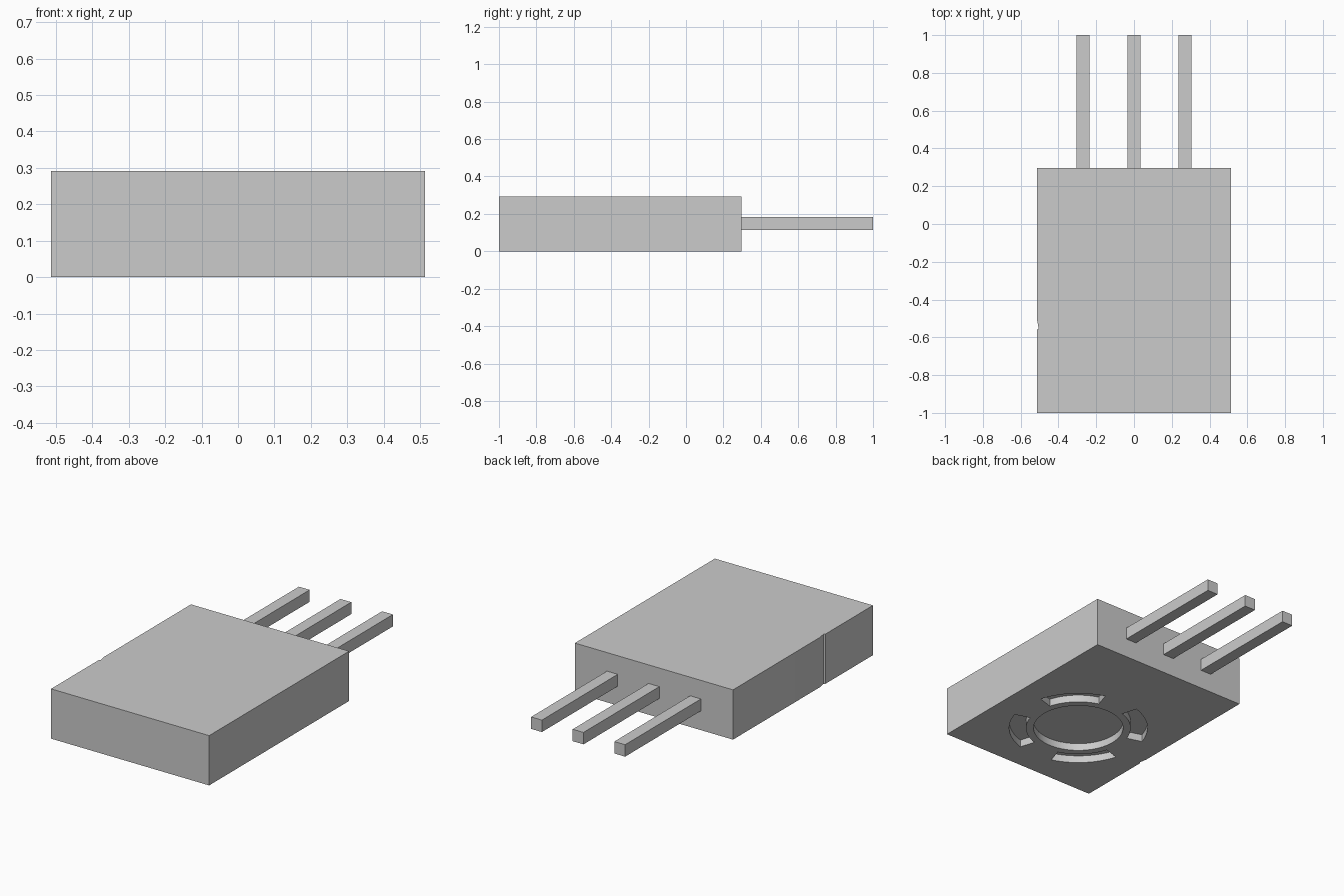
import bpy, bmesh
from math import cos, sin, radians

if "Cube" in bpy.data.objects:
    bpy.data.objects.remove(bpy.data.objects["Cube"])

W, FRONT, BACK, H = 0.513, -1.0, 0.297, 0.292
CX, CY, DEPTH = 0.0, -0.48, 0.043


def prism(name, pts, z0, z1):
    """Extrude a flat outline from z0 up to z1."""
    bm = bmesh.new()
    face = bm.faces.new([bm.verts.new((x, y, z0)) for x, y in pts])
    ext = bmesh.ops.extrude_face_region(bm, geom=[face])
    for v in ext["geom"]:
        if isinstance(v, bmesh.types.BMVert):
            v.co.z = z1
    bmesh.ops.recalc_face_normals(bm, faces=bm.faces)
    mesh = bpy.data.meshes.new(name)
    bm.to_mesh(mesh)
    bm.free()
    ob = bpy.data.objects.new(name, mesh)
    bpy.context.collection.objects.link(ob)
    return ob


def arc(radius, a0, a1, n):
    """Points from angle a0 to a1 (degrees) around the recess centre."""
    return [(CX + radius * cos(radians(a0 + (a1 - a0) * i / n)),
             CY + radius * sin(radians(a0 + (a1 - a0) * i / n))) for i in range(n + 1)]


# Body block with a small full-height notch in the left side
body = prism("body", [(-W, FRONT), (W, FRONT), (W, BACK), (-W, BACK),
                      (-W, -0.508), (-W + 0.008, -0.553), (-W, -0.56)], 0, H)

# Underside recesses: round centre and four curved slots
cutters = [prism("round_recess_cutter", arc(0.248, 0, 360, 64)[:-1], -0.1, DEPTH)]
for mid in (45, 135, 225, 315):
    outline = arc(0.383, mid - 28, mid + 28, 16) + arc(0.29, mid + 28, mid - 28, 16)
    cutters.append(prism("curved_slot_cutter", outline, -0.1, DEPTH))

for cutter in cutters:
    cutter.hide_render = True
    cutter.hide_set(True)
    mod = body.modifiers.new("recess", "BOOLEAN")
    mod.operation, mod.solver, mod.object = "DIFFERENCE", "EXACT", cutter

# Apply the cuts and remove the cutters
graph = bpy.context.evaluated_depsgraph_get()
cut_mesh = bpy.data.meshes.new_from_object(body.evaluated_get(graph))
body.modifiers.clear()
body.data = cut_mesh
for cutter in cutters:
    bpy.data.objects.remove(cutter)

# Smooth the curved recess walls, keeping edges sharp
bpy.context.view_layer.objects.active = body
body.select_set(True)
bpy.ops.object.shade_smooth_by_angle(angle=radians(20))

# Three square pins out of the back
for side, x in (("left", -0.27), ("middle", 0), ("right", 0.27)):
    r = 0.035
    prism(side + "_pin", [(x - r, BACK), (x + r, BACK), (x + r, 1), (x - r, 1)], 0.113, 0.183)
